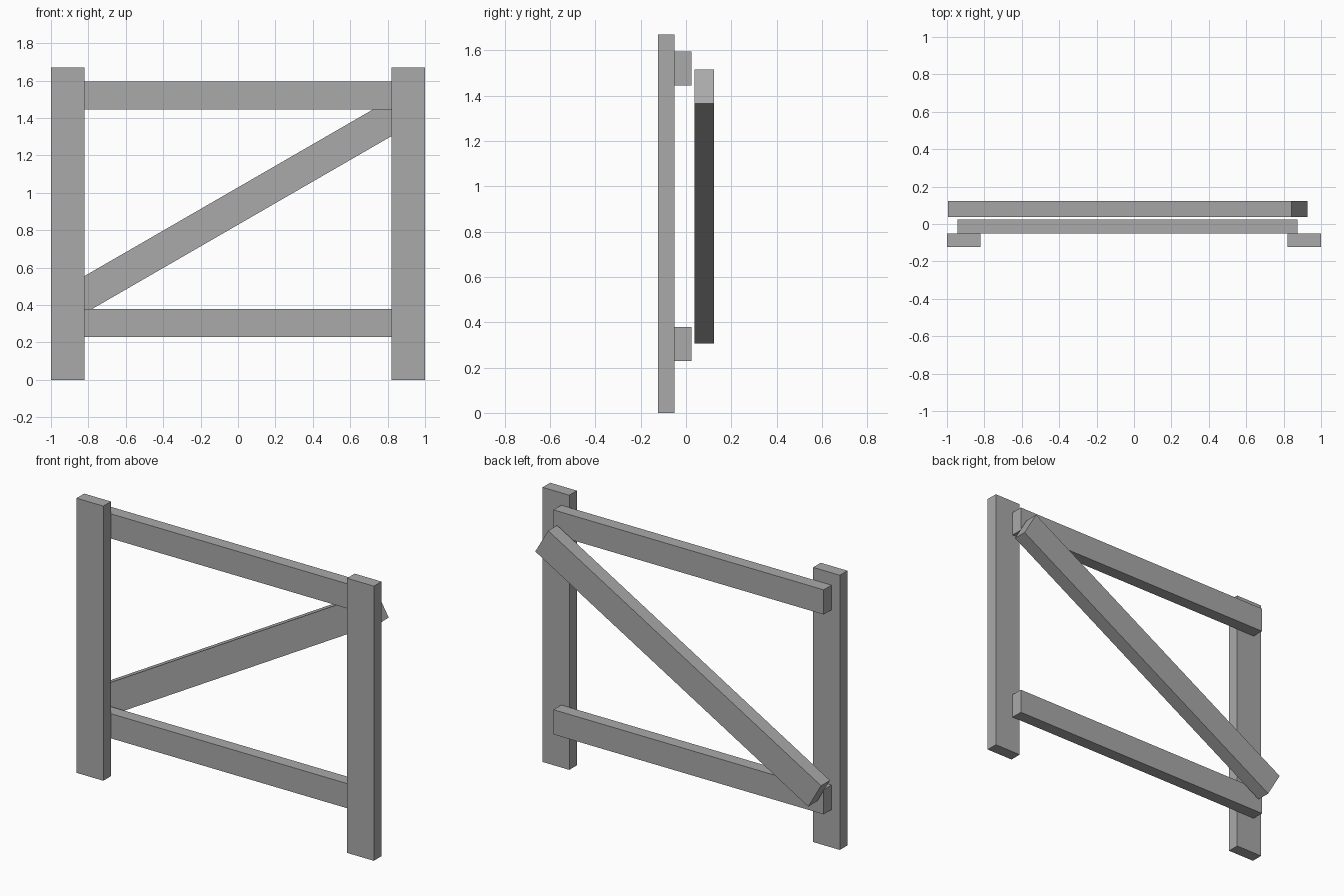
import bpy
from math import radians

cube = bpy.data.objects.get("Cube")
if cube:
    bpy.data.objects.remove(cube, do_unlink=True)

GREY = (0.4, 0.4, 0.4, 1.0)
grey = bpy.data.materials.new("plain_grey")
grey.use_nodes = True
grey.diffuse_color = GREY
grey.node_tree.nodes["Principled BSDF"].inputs["Base Color"].default_value = GREY


def plank(name, centre, size, tilt=0.0):
    """Rectangular board, tilted about the y axis."""
    bpy.ops.mesh.primitive_cube_add(size=1, location=centre)
    board = bpy.context.object
    board.name = name
    board.scale = size
    bpy.ops.object.transform_apply(location=False, rotation=False, scale=True)
    board.rotation_euler.y = radians(-tilt)
    board.data.materials.append(grey)
    return board


# Upright posts at the front
for name, x in (("left_post", 0.91), ("right_post", -0.91)):
    plank(name, (x, -0.0865, 0.835), (0.18, 0.073, 1.67))

# Horizontal rails behind the posts
for name, z in (("lower_rail", 0.305), ("upper_rail", 1.52)):
    plank(name, (-0.035, -0.0125, z), (1.818, 0.075, 0.15))

# Diagonal brace at the back
plank("diagonal_brace", (-0.0335, 0.08, 0.91), (2.12, 0.086, 0.173), tilt=30)
